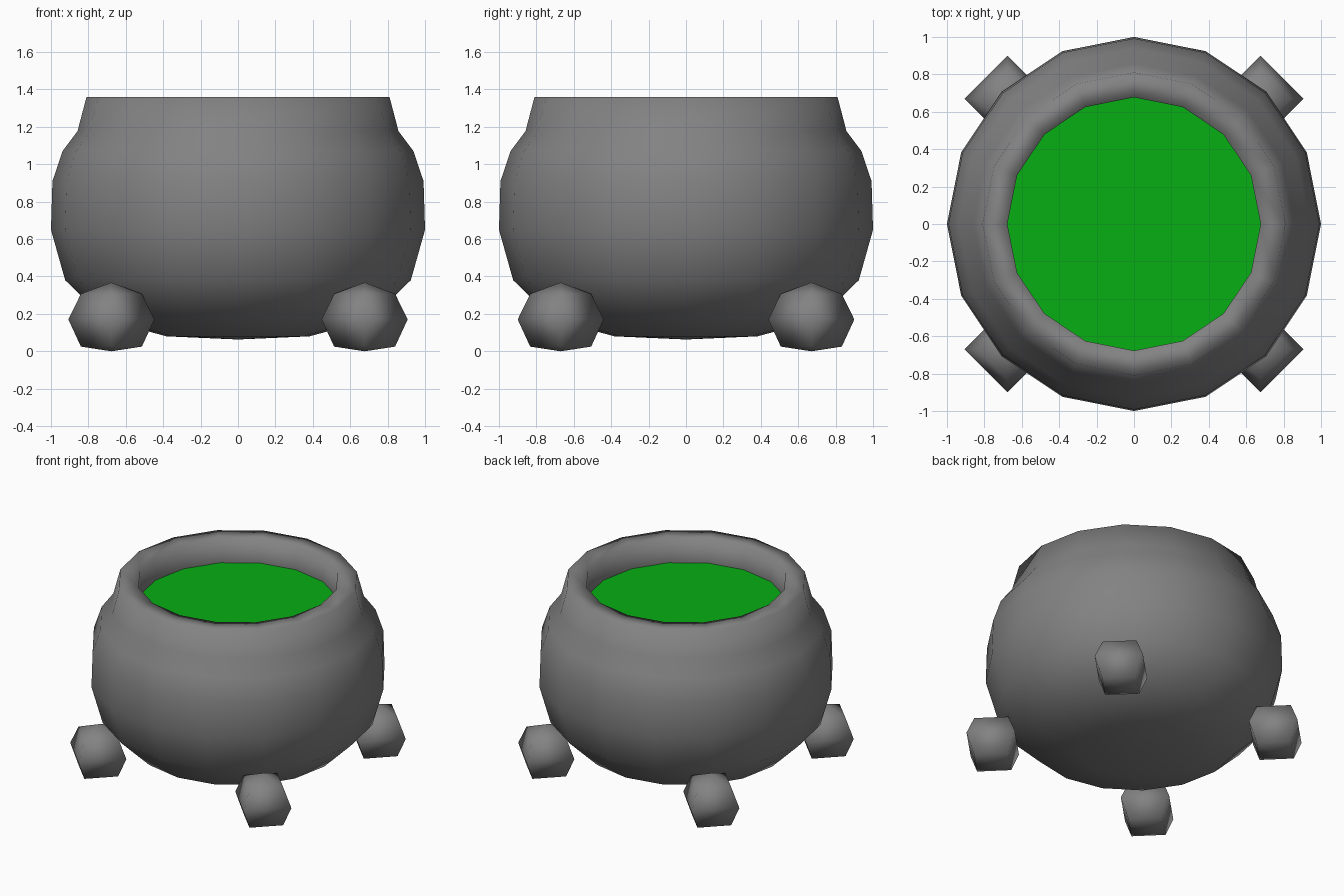
import bpy, bmesh
from math import cos, sin, tau

if "Cube" in bpy.data.objects:
    bpy.data.objects.remove(bpy.data.objects["Cube"])

DARK_GREY = (0.225, 0.225, 0.225, 1)
GREEN = (0.002, 0.43, 0.007, 1)


def material(name, color):
    mat = bpy.data.materials.new(name)
    mat.diffuse_color = color
    mat.use_nodes = True
    mat.node_tree.nodes["Principled BSDF"].inputs["Base Color"].default_value = mat.diffuse_color
    return mat


def lathe(name, profile, sides, mat, location=(0, 0, 0), smooth=True):
    """Revolve (radius, z) points around z; radius 0 becomes a pole."""
    bm = bmesh.new()
    rings = []
    for r, z in profile:
        if r == 0:
            rings.append([bm.verts.new((0, 0, z))] * sides)
        else:
            rings.append([bm.verts.new((r * cos(tau * i / sides), r * sin(tau * i / sides), z))
                          for i in range(sides)])
    for low, high in zip(rings, rings[1:]):
        for i in range(sides):
            j = (i + 1) % sides
            corners = list(dict.fromkeys((low[i], low[j], high[j], high[i])))
            bm.faces.new(corners).smooth = smooth
    mesh = bpy.data.meshes.new(name)
    bm.to_mesh(mesh)
    bm.free()
    mesh.materials.append(mat)
    obj = bpy.data.objects.new(name, mesh)
    obj.location = location
    bpy.context.collection.objects.link(obj)
    return obj


iron = material("dark_iron", DARK_GREY)
brew = material("green_liquid", GREEN)
LIQUID_Z, INNER_R = 1.18, 0.677

# Round pot with thick rim and short inner wall
lathe("pot", [(0, 0.063), (0.383, 0.08), (0.707, 0.168), (0.924, 0.38), (1.0, 0.65),
              (0.992, 0.91), (0.938, 1.07), (0.858, 1.177), (0.81, 1.36),
              (INNER_R, 1.36), (INNER_R, LIQUID_Z)], 16, iron)

# Liquid surface
lathe("liquid", [(INNER_R, LIQUID_Z), (0, LIQUID_Z)], 16, brew, smooth=False)

# Four faceted ball feet
foot_profile = [(0, 0), (0.163, 0.025), (0.23, 0.17), (0.163, 0.307), (0, 0.368)]
for side, x in (("left", -0.677), ("right", 0.677)):
    for end, y in (("front", -0.67), ("back", 0.67)):
        lathe(f"{end}_{side}_foot", foot_profile, 4, iron, location=(x, y, 0))
